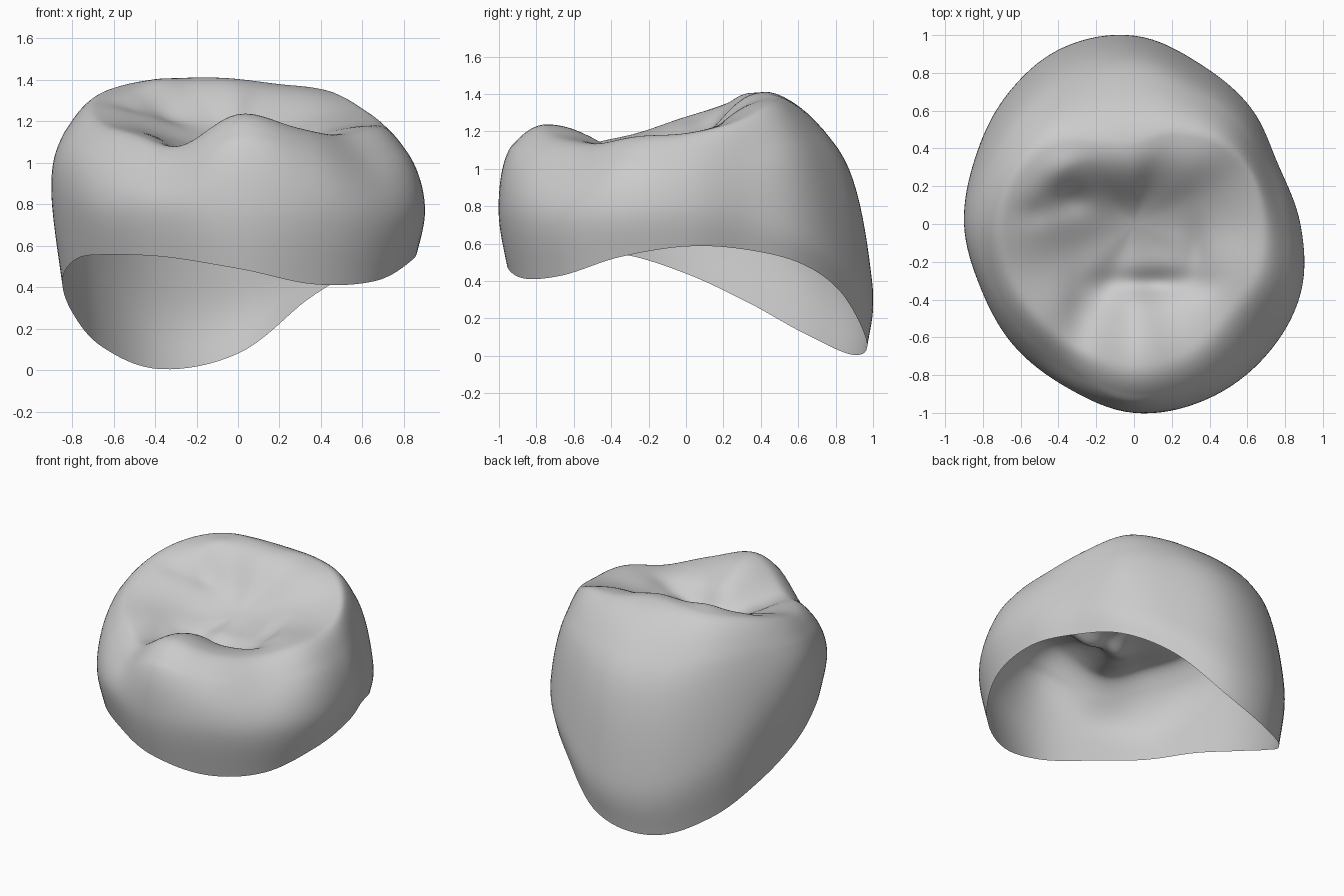
import bpy, bmesh, math

if "Cube" in bpy.data.objects:
    bpy.data.objects.remove(bpy.data.objects["Cube"])

# Control values every 22.5 degrees, counter-clockwise from +x
OUTLINE = [.88, .825, .87, .91, .99, 1.0, .955, .91, .90, .88, .905, .935, 1.0, 1.005, .985, .955]
MARGIN_Z = [.585, .57, .50, .345, .08, .005, .11, .285, .44, .54, .557, .545, .49, .415, .43, .53]
MARGIN_K = [.965, .97, .975, .98, .975, .97, .965, .955, .94, .95, .95, .95, .955, .94, .95, .95]
BELLY_Z = [.80, .78, .70, .58, .42, .40, .55, .78, .88, .85, .80, .80, .80, .78, .76, .78]
SHOULDER_K = [.93, .935, .91, .87, .85, .85, .88, .91, .945, .95, .93, .92, .945, .92, .88, .92]
SHOULDER_Z = [1.02, 1.03, 1.09, 1.10, 1.06, 1.06, 1.13, 1.16, 1.12, 1.06, 1.0, .97, 1.1, 1.04, 1.0, 1.02]
CREST_R = [.68, .67, .62, .53, .44, .48, .60, .67, .70, .70, .70, .72, .76, .74, .68, .70]
CREST_Z = [1.19, 1.25, 1.35, 1.38, 1.405, 1.412, 1.40, 1.355, 1.28, 1.19, 1.14, 1.08, 1.24, 1.17, 1.135, 1.175]

# Chewing-surface relief: x, y, width x, width y, height
RELIEF = [
    (-.34, .13, .12, .08, -.045),  # pit
    (-.56, .06, .14, .06, -.025),  # side groove
    (-.40, .32, .12, .10, .03),    # small cusp ridge
    (.10, -.32, .24, .07, -.08),   # front fossa
    (.33, -.15, .06, .14, -.03),   # right groove
    (-.30, -.50, .07, .20, -.02),  # front left groove
]
FLOOR, TILT, SEG, WALL, TOP = 1.11, .36, 128, 30, 44


def spline(a, b, c, d, t):
    return .5 * (2*b + (c - a)*t + (2*a - 5*b + 4*c - d)*t*t + (3*b - a - 3*c + d)*t**3)


def around(table, u):
    i, n = int(u), len(table)
    return spline(*[table[(i + k) % n] for k in (-1, 0, 1, 2)], u - i)


def relief(x, y):
    return sum(h * math.exp(-((x-cx)/wx)**2 - ((y-cy)/wy)**2) for cx, cy, wx, wy, h in RELIEF)


def column(j):
    """Points of one radial slice, from the margin up to the crest and in to the centre."""
    u = j / SEG * 16
    a = j / SEG * math.tau
    R, mz, mk, bz, sk, sz, cr, cz = [around(t, u) for t in (
        OUTLINE, MARGIN_Z, MARGIN_K, BELLY_Z, SHOULDER_K, SHOULDER_Z, CREST_R, CREST_Z)]
    ctrl = [(R*mk*.91, 2*mz - bz), (R*mk, mz), (R, bz), (R*sk, sz), (cr, cz), (2*cr - R*sk, sz)]
    pts = []
    # outer wall
    for s in range(3):
        for k in range(WALL // 3):
            t = k / (WALL // 3)
            r, z = [spline(*[p[i] for p in ctrl[s:s+4]], t) for i in (0, 1)]
            pts.append((r*math.cos(a), r*math.sin(a), z))
    # chewing surface, blended from the crest to a tilted floor
    for k in range(TOP):
        t = 1 - k / TOP
        f = .7*t**3*(10 - 15*t + 6*t*t) + .3*t*t*(3 - 2*t)
        x, y = cr*t*math.cos(a), cr*t*math.sin(a)
        pts.append((x, y, (FLOOR + TILT*y)*(1 - f) + cz*f + relief(x, y)*min(1, 4*(1 - t))))
    return pts


# Open tooth crown shell
bm = bmesh.new()
cols = [[bm.verts.new(p) for p in column(j)] for j in range(SEG)]
centre = bm.verts.new((0, 0, FLOOR + relief(0, 0)))
for j in range(SEG):
    a, b = cols[j], cols[(j + 1) % SEG]
    for i in range(len(a) - 1):
        bm.faces.new((a[i], b[i], b[i+1], a[i+1]))
    bm.faces.new((a[-1], b[-1], centre))
# soften the crest and the relief
inner = [v for c in cols for v in c[WALL - 8:]]
for _ in range(5):
    bmesh.ops.smooth_vert(bm, verts=inner, factor=.5, use_axis_x=True, use_axis_y=True, use_axis_z=True)
for f in bm.faces:
    f.smooth = True
mesh = bpy.data.meshes.new("tooth_crown")
bm.to_mesh(mesh)
bm.free()
mat = bpy.data.materials.new("plain grey")
mat.diffuse_color = (.6, .6, .6, 1)
mat.use_nodes = True
mat.node_tree.nodes["Principled BSDF"].inputs["Base Color"].default_value = mat.diffuse_color
mesh.materials.append(mat)
bpy.context.collection.objects.link(bpy.data.objects.new("tooth_crown", mesh))
